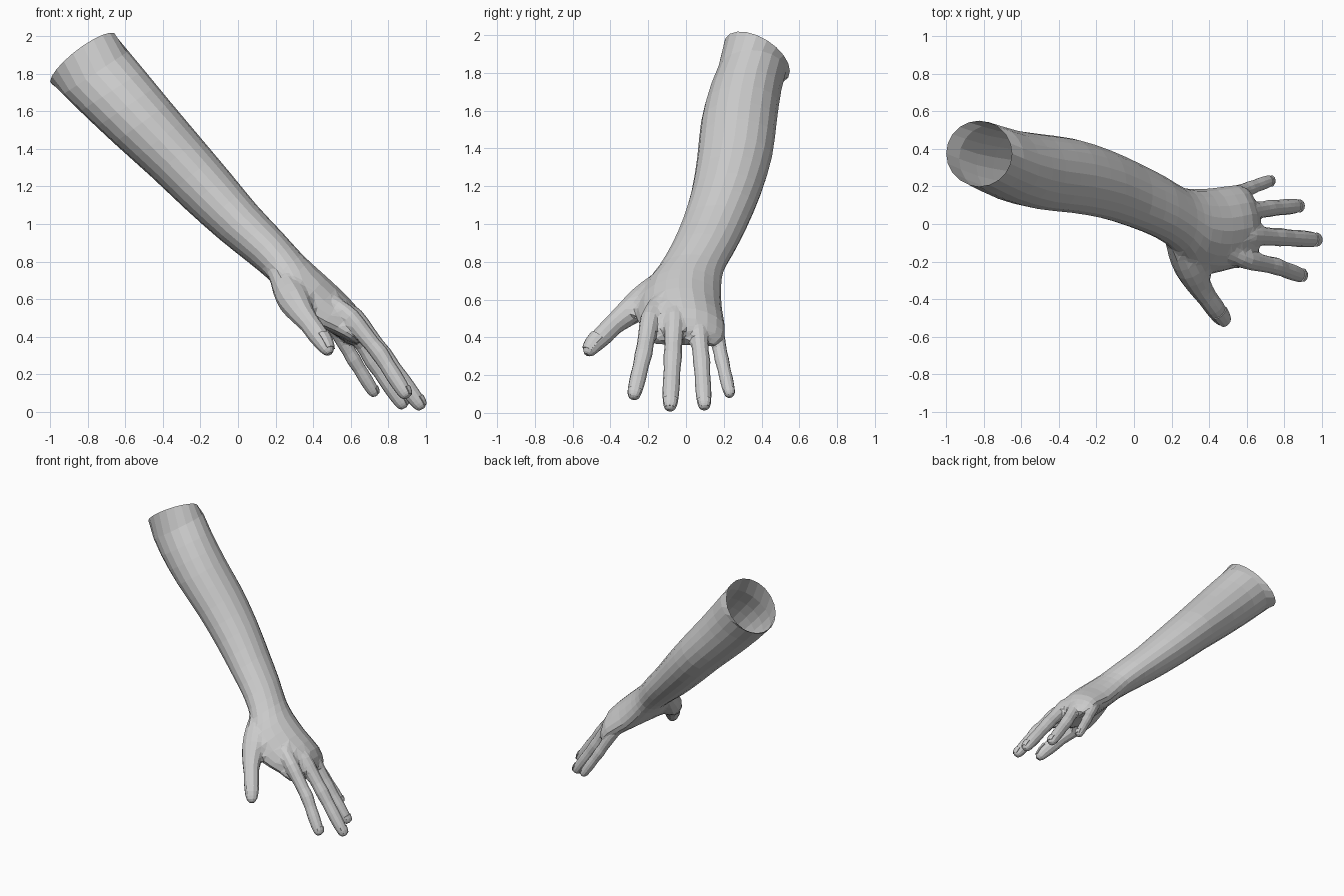
import bpy, bmesh
from math import sin, cos, pi, radians
from mathutils import Vector as V

if "Cube" in bpy.data.objects:
    bpy.data.objects.remove(bpy.data.objects["Cube"])


def catmull(rows, sub):
    """Refine a list of number rows with a Catmull-Rom spline."""
    out = []
    for i in range(len(rows) - 1):
        p0, p1, p2, p3 = (rows[min(max(i + k, 0), len(rows) - 1)] for k in (-1, 0, 1, 2))
        for s in range(sub):
            t = s / sub
            out.append([b + 0.5 * t * (c - a + t * (2*a - 5*b + 4*c - d + t * (3*(b - c) + d - a)))
                        for a, b, c, d in zip(p0, p1, p2, p3)])
    return out + [list(rows[-1])]


def make(name, bm):
    bmesh.ops.recalc_face_normals(bm, faces=bm.faces)
    me = bpy.data.meshes.new(name)
    bm.to_mesh(me)
    bm.free()
    ob = bpy.data.objects.new(name, me)
    bpy.context.collection.objects.link(ob)
    return ob


def loft(name, sections, n):
    """Closed tube through (centre, half-width, half-height, arch) sections."""
    bm = bmesh.new()
    rings = []
    for c, u, v, arch in sections:
        angles = [2*pi*k/n for k in range(n)]
        rings.append([bm.verts.new(c + u*cos(g) + v*sin(g) + arch*cos(g)**2) for g in angles])
    for a, b in zip(rings, rings[1:]):
        for k in range(n):
            bm.faces.new((a[k], a[(k+1) % n], b[(k+1) % n], b[k]))
    bm.faces.new(rings[0])
    bm.faces.new(rings[-1])
    return make(name, bm)


def frames(path, hint):
    """Sections along a digit; rows are x, y, z, radius; hint is where the nail faces."""
    out = []
    for i, r in enumerate(path):
        d = (V(path[min(i+1, len(path)-1)][:3]) - V(path[max(i-1, 0)][:3])).normalized()
        b = (hint - d * hint.dot(d)).normalized()
        out.append((V(r[:3]), d.cross(b) * r[3], b * r[3], V()))
    return out


# forearm and palm: back edge x,z / palm edge x,z / y min,max / droop on little-finger and thumb sides
body = [
    (-.65, 2.0, -1.0, 1.76, .20, .55, 0, 0),
    (-.50, 1.82, -.84, 1.60, .125, .505, 0, 0),
    (-.36, 1.65, -.66, 1.43, .08, .48, 0, 0),
    (-.20, 1.46, -.46, 1.25, .06, .455, 0, 0),
    (-.04, 1.27, -.28, 1.08, .03, .40, 0, 0),
    (.10, 1.10, -.10, .92, -.02, .33, 0, 0),
    (.24, .95, .05, .80, -.08, .26, .01, 0),
    (.34, .84, .17, .70, -.15, .20, .02, .02),
    (.42, .765, .26, .60, -.235, .185, .03, .06),
    (.53, .665, .37, .50, -.265, .19, .045, .08),
    (.635, .555, .50, .42, -.235, .205, .045, .05),
    (.675, .46, .575, .375, -.225, .195, .045, .02),
    (.665, .395, .625, .36, -.17, .15, .03, .01),
]
secs = []
for tx, tz, bx, bz, y0, y1, little, thumb in catmull(body, 2):
    t, b = V((tx, (y0+y1)/2, tz)), V((bx, (y0+y1)/2, bz))
    n = (t - b).normalized()
    secs.append(((t+b)/2, V((0, (y1-y0)/2, 0)) - n*(little-thumb)/2, (t-b)/2, -n*(little+thumb)/2))
secs[0][1].z = -.07          # slanted cut at the upper end
arm = loft("forearm_and_hand", secs, 20)

# digits: knuckle, middle joint, tip, radius
fingers = {
    "index": ((.60, -.19, .50), (.755, -.225, .31), (.905, -.28, .075), .044),
    "middle": ((.62, -.06, .50), (.775, -.07, .30), (.985, -.085, .015), .046),
    "ring": ((.60, .062, .47), (.72, .083, .27), (.89, .098, .02), .043),
    "little": ((.535, .16, .42), (.615, .19, .28), (.735, .235, .085), .036),
}
profile = [(0, .8), (.5, 1.05), (1, 1.15), (1.4, 1.08), (1.75, 1), (2, 1.06), (2.25, .95),
           (2.5, .98), (2.75, .92), (2.9, .8), (2.97, .58), (3, .25)]
back = V((.8, 0, .6))
paths = {}
for name, (k, m, e, r) in fingers.items():
    k = V(k)
    pts = [k.lerp(V((.32, k.y*.4, .73)), .5), k, V(m), V(e), V(e)]
    paths[name] = ([(*pts[int(t)].lerp(pts[int(t)+1], t % 1), r*w) for t, w in profile], back)
paths["thumb"] = ([(.21, -.05, .75, .05), (.255, -.145, .665, .075), (.30, -.235, .585, .083),
                   (.345, -.325, .515, .066), (.385, -.385, .465, .055), (.425, -.44, .41, .054),
                   (.46, -.49, .36, .046), (.48, -.515, .325, .034), (.488, -.525, .308, .015)],
                  V((.6, -.4, .6)))

# fuse digits into the hand
bpy.context.view_layer.objects.active = arm
for name, (rows, hint) in paths.items():
    digit = loft(name, frames(catmull(rows, 2), hint), 12)
    mod = arm.modifiers.new(name, 'BOOLEAN')
    mod.operation, mod.solver, mod.object = 'UNION', 'EXACT', digit
    bpy.ops.object.modifier_apply(modifier=mod.name)
    bpy.data.objects.remove(digit)

# open the upper end of the forearm, then soften the creases where digits meet the palm
bm = bmesh.new()
bm.from_mesh(arm.data)
cap = max(bm.faces, key=lambda f: len(f.verts) if f.calc_center_median().z > 1.7 else 0)
bmesh.ops.delete(bm, geom=[cap], context='FACES_ONLY')
bmesh.ops.remove_doubles(bm, verts=[v for v in bm.verts if v.co.z < .85], dist=.008)
bmesh.ops.triangulate(bm, faces=[f for f in bm.faces if len(f.verts) > 4])
crease = {v for e in bm.edges if len(e.link_faces) == 2 and e.calc_face_angle_signed(0) < -.3
          and e.verts[0].co.z < .85 for v in e.verts}
for step in range(3):
    bmesh.ops.smooth_vert(bm, verts=list(crease), factor=.5,
                          use_axis_x=True, use_axis_y=True, use_axis_z=True)
bmesh.ops.recalc_face_normals(bm, faces=bm.faces)
bm.to_mesh(arm.data)
bm.free()

# nails: thin curved plates over the digit tips
for name, (rows, hint) in paths.items():
    fr = frames(catmull(rows[-4:-1], 2), hint)
    bm = bmesh.new()
    grid = [[bm.verts.new(c + (u * sin(radians(g)) + v * cos(radians(g))) * 1.08)
             for g in (-55, -28, 0, 28, 55)] for c, u, v, _ in fr[1:]]
    for p, q in zip(grid, grid[1:]):
        for k in range(4):
            bm.faces.new((p[k], p[k+1], q[k+1], q[k]))
    nail = make(name + "_nail", bm)
    sol = nail.modifiers.new("thickness", 'SOLIDIFY')
    sol.thickness, sol.offset = .006, 0
